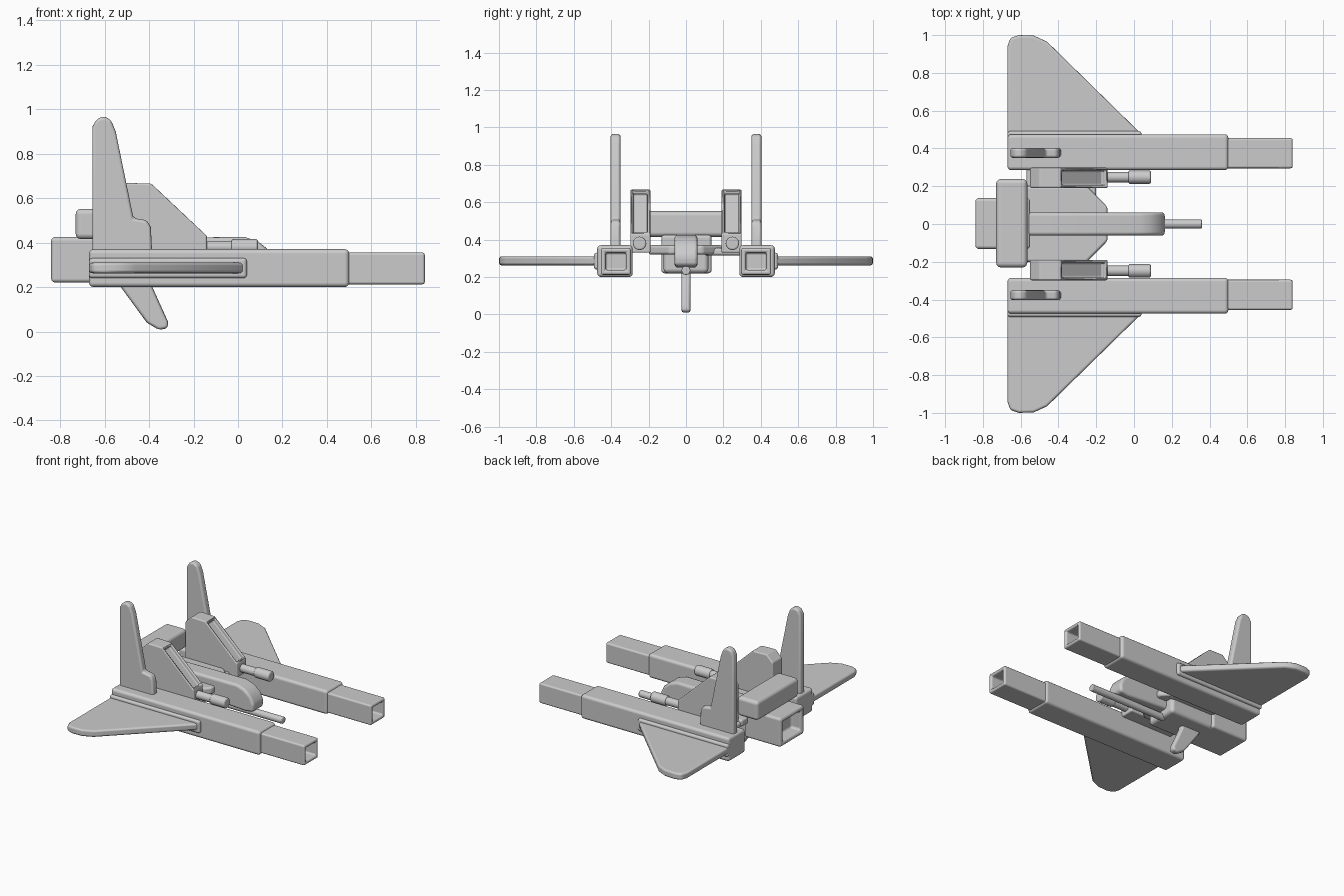
import bpy, bmesh
from mathutils import Vector

if "Cube" in bpy.data.objects:
    bpy.data.objects.remove(bpy.data.objects["Cube"], do_unlink=True)

grey = bpy.data.materials.new("light_grey")
grey.use_nodes = True
grey.diffuse_color = (0.6, 0.6, 0.6, 1)
grey.node_tree.nodes["Principled BSDF"].inputs["Base Color"].default_value = (0.6, 0.6, 0.6, 1)


def finish(name, bm, bevel, mirror):
    """Turn a bmesh into a softly bevelled, optionally mirrored object."""
    bmesh.ops.recalc_face_normals(bm, faces=bm.faces)
    mesh = bpy.data.meshes.new(name)
    bm.to_mesh(mesh)
    bm.free()
    mesh.materials.append(grey)
    obj = bpy.data.objects.new(name, mesh)
    bpy.context.collection.objects.link(obj)
    bpy.ops.object.select_all(action='DESELECT')
    obj.select_set(True)
    bpy.context.view_layer.objects.active = obj
    bpy.ops.object.shade_smooth_by_angle(angle=0.7)
    mod = obj.modifiers.new("soft_edges", 'BEVEL')
    mod.width, mod.segments, mod.harden_normals = bevel, 3, True
    if mirror:
        mod = obj.modifiers.new("both_sides", 'MIRROR')
        mod.use_axis = (False, True, False)
    return obj


def prism(name, outline, axis, lo, hi, bevel=0.015, mirror=False, hollow=None):
    """Extrude an outline along y (outline in xz) or z (outline in xy).
    hollow = (direction, rim, depth) sinks the face pointing that way."""
    bm = bmesh.new()
    place = (lambda a, b: (a, lo, b)) if axis == 'y' else (lambda a, b: (a, b, lo))
    face = bm.faces.new([bm.verts.new(place(a, b)) for a, b in outline])
    new = bmesh.ops.extrude_face_region(bm, geom=[face])["geom"]
    shift = Vector((0, hi - lo, 0)) if axis == 'y' else Vector((0, 0, hi - lo))
    bmesh.ops.translate(bm, vec=shift, verts=[v for v in new if isinstance(v, bmesh.types.BMVert)])
    bmesh.ops.recalc_face_normals(bm, faces=bm.faces)
    if hollow:
        direction, rim, depth = hollow
        bm.normal_update()
        target = max(bm.faces, key=lambda f: f.normal.dot(Vector(direction).normalized()))
        bmesh.ops.inset_region(bm, faces=[target], thickness=rim)
        normal = target.normal.copy()
        inner = bmesh.ops.extrude_discrete_faces(bm, faces=[target])["faces"][0]
        bmesh.ops.translate(bm, vec=-normal * depth, verts=inner.verts)
    return finish(name, bm, bevel, mirror)


def box(name, x, y, z, **options):
    outline = [(x[0], z[0]), (x[1], z[0]), (x[1], z[1]), (x[0], z[1])]
    return prism(name, outline, 'y', y[0], y[1], **options)


def rod(name, x0, x1, y, z, radius, mirror=False):
    bm = bmesh.new()
    bmesh.ops.create_cone(bm, cap_ends=True, segments=16, radius1=radius, radius2=radius, depth=x1 - x0)
    for v in bm.verts:
        v.co = Vector((v.co.z + (x0 + x1) / 2, v.co.x + y, v.co.y + z))
    return finish(name, bm, radius * 0.3, mirror)


# Twin booms with hollow square muzzles
box("booms", (-0.67, 0.5), (0.285, 0.475), (0.2, 0.37), mirror=True, bevel=0.02)
box("boom_muzzles", (0.46, 0.84), (0.295, 0.455), (0.212, 0.355), mirror=True,
    bevel=0.012, hollow=((1, 0, 0), 0.036, 0.1))
box("boom_side_rails", (-0.67, 0.04), (0.45, 0.492), (0.24, 0.33), mirror=True)

# Swept wings and tall fins
prism("wings", [(-0.67, 0.45), (0.04, 0.45), (0.02, 0.495), (-0.46, 0.965), (-0.53, 0.997),
                (-0.61, 1.0), (-0.655, 0.985), (-0.67, 0.94)], 'z', 0.262, 0.31, mirror=True)
prism("tail_fins", [(-0.655, 0.33), (-0.655, 0.92), (-0.635, 0.957), (-0.6, 0.968), (-0.57, 0.95),
                    (-0.55, 0.9), (-0.47, 0.51), (-0.41, 0.5), (-0.392, 0.47), (-0.385, 0.33)],
      'y', 0.35, 0.403, mirror=True)

# Inner pylons with a channel down the sloping front, each carrying a gun
prism("pylons", [(-0.55, 0.33), (-0.55, 0.62), (-0.5, 0.668), (-0.39, 0.665), (-0.14, 0.43),
                 (-0.14, 0.33)], 'y', 0.19, 0.298, mirror=True, bevel=0.012,
      hollow=((1, 0, 1.06), 0.024, 0.025))
rod("gun_barrels", -0.2, 0.0, 0.248, 0.38, 0.028, mirror=True)
rod("gun_tips", -0.03, 0.09, 0.248, 0.38, 0.036, mirror=True)

# Central hull, deck and nose
prism("hull", [(-0.62, 0.29), (-0.62, 0.42), (0.03, 0.425), (0.09, 0.405), (0.14, 0.365),
               (0.165, 0.31), (0.16, 0.26), (0.1, 0.25)], 'y', -0.062, 0.062, bevel=0.02)
deck = [(-0.58, 0.2), (-0.25, 0.2), (-0.14, 0.09)]
prism("deck", deck + [(x, -y) for x, y in reversed(deck)], 'z', 0.32, 0.37)
box("belly", (-0.62, -0.22), (-0.12, 0.12), (0.22, 0.35), bevel=0.025)
box("boom_braces", (-0.57, -0.2), (0.1, 0.3), (0.315, 0.355))
rod("nose_cannon", -0.25, 0.36, 0, 0.235, 0.024)

# Rear engine, its upper housing and the ventral fin
box("engine", (-0.84, -0.55), (-0.132, 0.137), (0.22, 0.425), bevel=0.025,
    hollow=((-1, 0, 0), 0.05, 0.08))
box("engine_housing", (-0.73, -0.565), (-0.23, 0.238), (0.415, 0.552), bevel=0.025)
prism("ventral_fin", [(-0.58, 0.28), (-0.52, 0.19), (-0.41, 0.04), (-0.355, 0.007), (-0.315, 0.015),
                      (-0.315, 0.045), (-0.385, 0.2), (-0.4, 0.28)], 'y', -0.024, 0.024)
